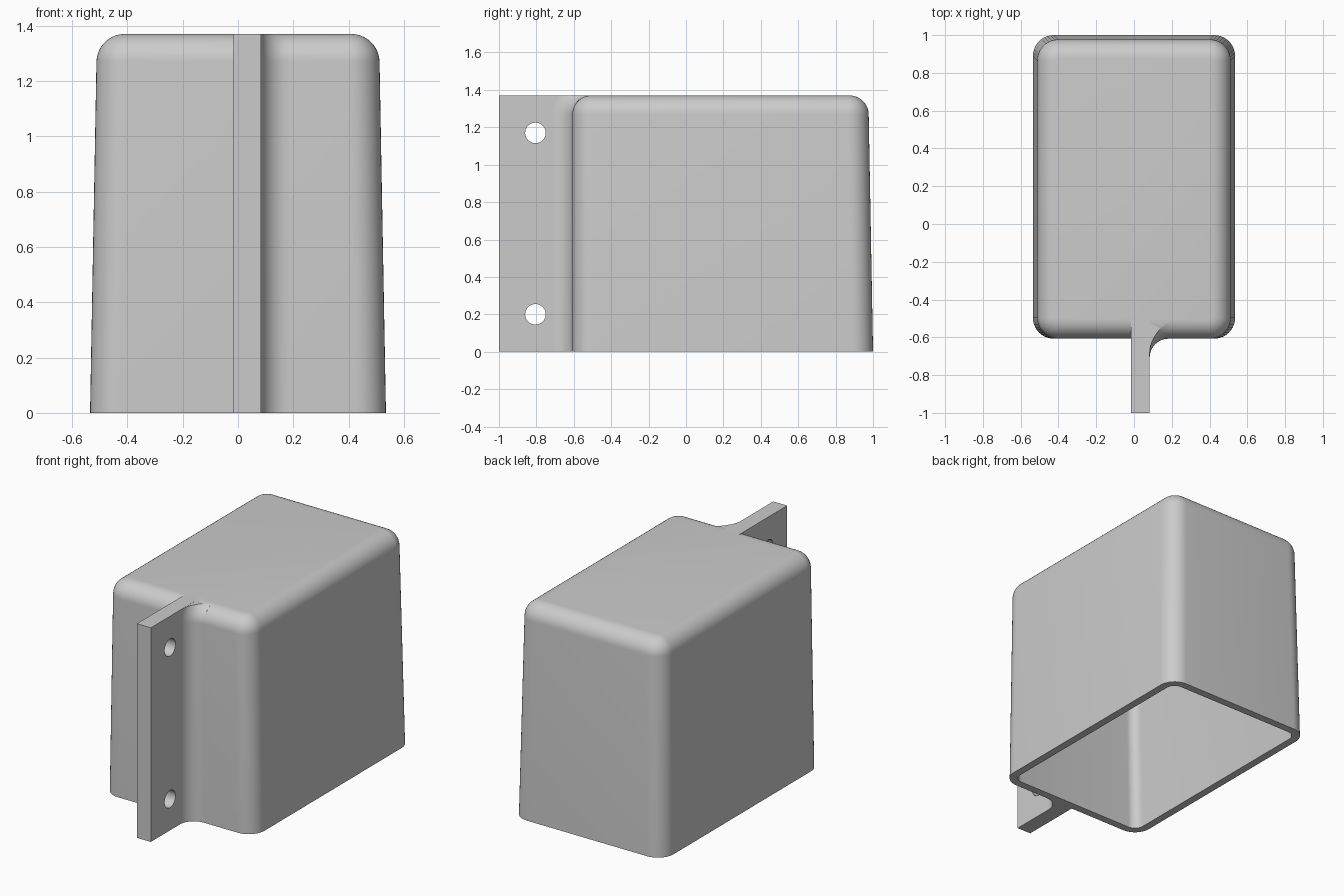
import bpy, bmesh
from math import sin, cos, pi
from mathutils import Vector

if "Cube" in bpy.data.objects:
    bpy.data.objects.remove(bpy.data.objects["Cube"], do_unlink=True)

HEIGHT, FRONT, ROUND = 1.37, -0.607, 0.1
WALL = 0.05
STEPS = 10
FLANGE_LEFT, FLANGE_RIGHT = -0.016, 0.083
AXIS_Y, AXIS_Z = FRONT + ROUND, HEIGHT - ROUND   # centre of the rounded top front edge

grey = bpy.data.materials.new("plain_grey")
grey.use_nodes = True
grey.diffuse_color = (0.6, 0.6, 0.6, 1)
grey.node_tree.nodes["Principled BSDF"].inputs["Base Color"].default_value = (0.6, 0.6, 0.6, 1)


def finish(bm, name):
    bmesh.ops.recalc_face_normals(bm, faces=bm.faces)
    mesh = bpy.data.meshes.new(name)
    bm.to_mesh(mesh)
    bm.free()
    mesh.materials.append(grey)
    obj = bpy.data.objects.new(name, mesh)
    bpy.context.collection.objects.link(obj)
    bpy.ops.object.select_all(action='DESELECT')
    obj.select_set(True)
    bpy.context.view_layer.objects.active = obj
    bpy.ops.object.shade_smooth_by_angle(angle=pi / 6)


def loft(rings):
    """Skin closed rings of equal length and cap both ends."""
    bm = bmesh.new()
    loops = [[bm.verts.new(p) for p in ring] for ring in rings]
    for a, b in zip(loops, loops[1:]):
        for i in range(len(a)):
            j = (i + 1) % len(a)
            bm.faces.new((a[i], a[j], b[j], b[i]))
    bm.faces.new(loops[0])
    bm.faces.new(loops[-1])
    return bm


def box_ring(z, inset):
    """Rounded rectangle; sides and back lean inward with height, front is upright."""
    lean = 0.025 * z / HEIGHT
    half, back = 0.535 - lean - inset, 1.0 - lean - inset
    front = FRONT + inset
    r = max(0.11 - inset, 0.008)
    ring = []
    corners = [(half, back), (-half, back), (-half, front), (half, front)]
    for k, (cx, cy) in enumerate(corners):
        cx -= r if cx > 0 else -r
        cy -= r if cy > 0 else -r
        for s in range(STEPS + 1):
            a = (k + s / STEPS) * pi / 2
            ring.append((cx + r * cos(a), cy + r * sin(a), z))
    return ring


def shell_side(inset):
    """Rings from the open rim up to the rounded top."""
    r = ROUND - inset
    rings = [box_ring(0, inset)]
    for s in range(STEPS + 1):
        a = s / STEPS * pi / 2
        rings.append(box_ring(AXIS_Z + r * sin(a), inset + r * (1 - cos(a))))
    return rings


# Hollow housing, open at the bottom
finish(loft(shell_side(WALL)[::-1] + shell_side(0)), "housing_shell")

# Mounting flange: side profile with two screw holes, extruded across x
embed = 0.07
outline = [(-1, HEIGHT), (-1, 0), (AXIS_Y - embed, 0)]
for s in range(STEPS + 1):
    a = s / STEPS * pi / 2
    outline.append((AXIS_Y - embed * cos(a), AXIS_Z + embed * sin(a)))
outline.append((AXIS_Y, HEIGHT))
holes = [[(-0.805 + 0.055 * cos(i * pi / 16), z + 0.055 * sin(i * pi / 16)) for i in range(32)]
         for z in (0.2, 1.17)]
bm = bmesh.new()
for loop in [outline] + holes:
    verts = [bm.verts.new((FLANGE_LEFT, y, z)) for y, z in loop]
    for i, v in enumerate(verts):
        bm.edges.new((v, verts[(i + 1) % len(verts)]))
bmesh.ops.triangle_fill(bm, edges=bm.edges[:], use_beauty=True, normal=(1, 0, 0))
side = bm.faces[:]
new = bmesh.ops.extrude_face_region(bm, geom=side, use_keep_orig=True)["geom"]
bmesh.ops.translate(bm, verts=[g for g in new if isinstance(g, bmesh.types.BMVert)],
                    vec=(FLANGE_RIGHT - FLANGE_LEFT, 0, 0))
finish(bm, "mounting_flange")

# Concave fillet between flange and housing, rolling over the rounded top edge
section = [(FLANGE_RIGHT - 0.03, embed), (FLANGE_RIGHT + ROUND, embed)]
for s in range(STEPS + 1):
    a = s / STEPS * pi / 2
    section.append((FLANGE_RIGHT + ROUND * (1 - sin(a)), 2 * ROUND - ROUND * cos(a)))
section.append((FLANGE_RIGHT - 0.03, 2 * ROUND))
rings = [[(x, AXIS_Y - d, 0) for x, d in section]]
for s in range(2 * STEPS + 1):
    a = s / (2 * STEPS) * pi / 2
    rings.append([(x, AXIS_Y - d * cos(a), AXIS_Z + d * sin(a)) for x, d in section])
bm = loft(rings)
cut = bmesh.ops.bisect_plane(bm, geom=bm.verts[:] + bm.edges[:] + bm.faces[:],
                             plane_co=Vector((0, 0, HEIGHT - 0.0005)), plane_no=(0, 0, 1),
                             clear_outer=True)["geom_cut"]
bmesh.ops.triangle_fill(bm, edges=[g for g in cut if isinstance(g, bmesh.types.BMEdge)],
                        use_beauty=True, normal=(0, 0, 1))
finish(bm, "flange_fillet")
